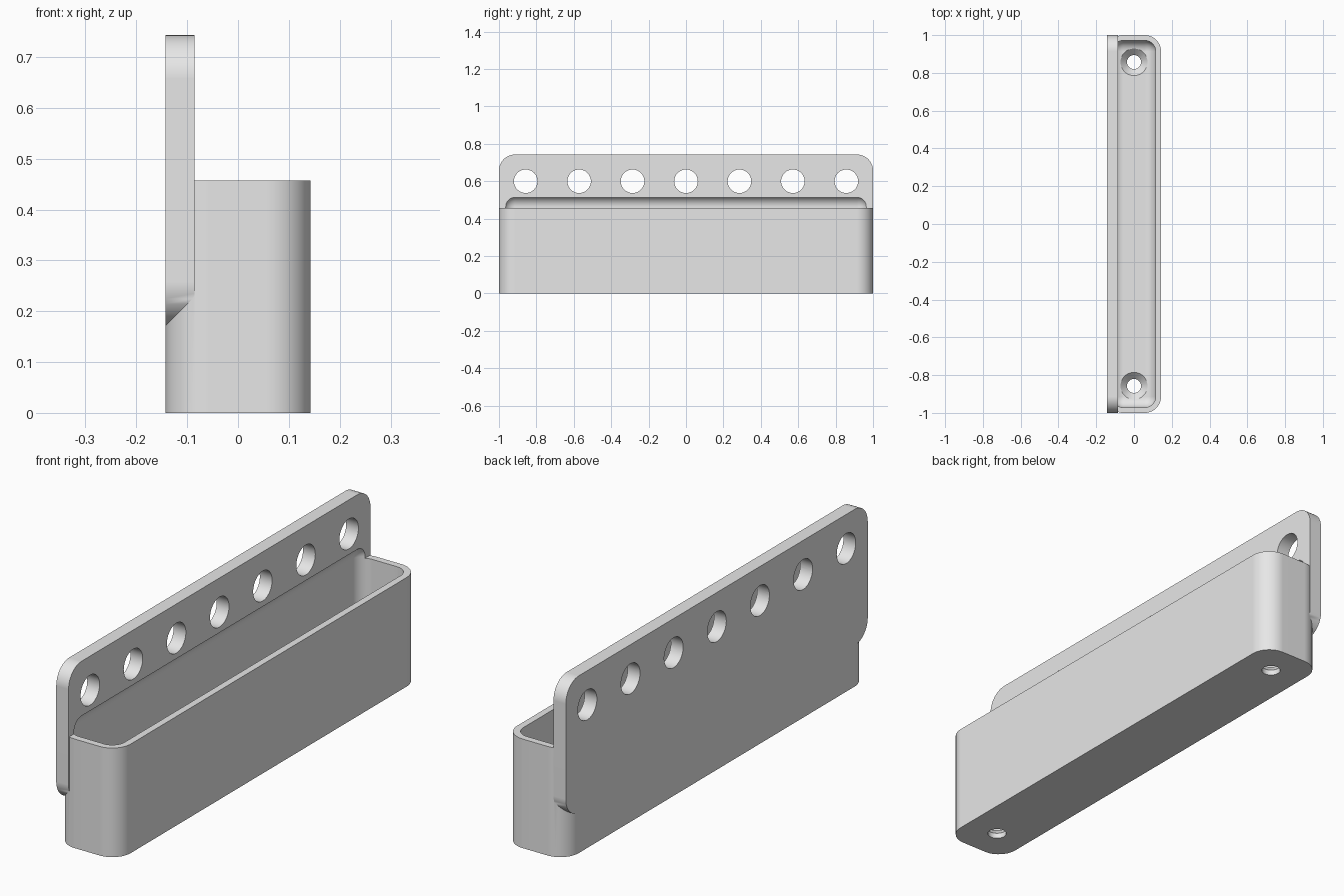
import bpy
import bmesh
import math
from mathutils import Matrix, Vector

if "Cube" in bpy.data.objects:
    bpy.data.objects.remove(bpy.data.objects["Cube"], do_unlink=True)

U = 1 / 35            # design unit: the whole tray is 70 units long
HALF_W = 5 * U
HALF_L = 35 * U
TRAY_H = 16 * U
TOP = 26 * U

grey = bpy.data.materials.new("light grey")
grey.diffuse_color = (0.8, 0.8, 0.8, 1)
grey.use_nodes = True
grey.node_tree.nodes["Principled BSDF"].inputs["Base Color"].default_value = (0.8, 0.8, 0.8, 1)


def to_object(bm, name):
    bmesh.ops.recalc_face_normals(bm, faces=bm.faces)
    mesh = bpy.data.meshes.new(name)
    bm.to_mesh(mesh)
    bm.free()
    mesh.materials.append(grey)
    obj = bpy.data.objects.new(name, mesh)
    bpy.context.collection.objects.link(obj)
    return obj


def rounded_box(name, low, high, radius, axis=None, segments=12):
    """Box with its edges along one axis rounded, or all edges if axis is None."""
    low, high = Vector(low), Vector(high)
    bm = bmesh.new()
    bmesh.ops.create_cube(bm, size=1)
    for v in bm.verts:
        v.co = [(a + b) / 2 + c * (b - a) for a, b, c in zip(low, high, v.co)]
    edges = [e for e in bm.edges
             if axis is None
             or abs((e.verts[0].co - e.verts[1].co).normalized()[axis]) > 0.9]
    bmesh.ops.bevel(bm, geom=edges, offset=radius, segments=segments,
                    profile=0.5, affect='EDGES')
    return to_object(bm, name)


def lathe(name, profile, matrix, steps=48):
    """Closed solid turned round z from (radius, height) points."""
    bm = bmesh.new()
    verts = [bm.verts.new((r, 0, z)) for r, z in profile]
    edges = [bm.edges.new(pair) for pair in zip(verts, verts[1:])]
    bmesh.ops.spin(bm, geom=verts + edges, cent=(0, 0, 0), axis=(0, 0, 1),
                   angle=math.tau, steps=steps, use_duplicate=False)
    bmesh.ops.remove_doubles(bm, verts=bm.verts, dist=1e-5)
    bmesh.ops.transform(bm, matrix=matrix, verts=bm.verts)
    return to_object(bm, name)


def combine(target, other, operation):
    mod = target.modifiers.new(operation.lower(), 'BOOLEAN')
    mod.operation = operation
    mod.solver = 'EXACT'
    mod.object = other
    with bpy.context.temp_override(object=target, active_object=target):
        bpy.ops.object.modifier_apply(modifier=mod.name)
    bpy.data.objects.remove(other, do_unlink=True)


# Outer tray and the tall back plate
tray = rounded_box("tray_with_back_plate", (-HALF_W, -HALF_L, 0),
                   (HALF_W, HALF_L, TRAY_H), 3 * U, axis=2)
plate = rounded_box("back_plate", (-HALF_W, -HALF_L, 6 * U),
                    (-3 * U, HALF_L, TOP), 3 * U, axis=0)
combine(tray, plate, 'UNION')

# Soft-edged hollow that also bites into the plate above the rim
hollow = rounded_box("hollow", (-4 * U, -34 * U, 2 * U),
                     (4 * U, 34 * U, 18.25 * U), 2 * U)
combine(tray, hollow, 'DIFFERENCE')

# Row of round holes through the plate
for i in range(-3, 4):
    place = Matrix.Translation((-4 * U, i * 10 * U, 21 * U)) @ Matrix.Rotation(math.pi / 2, 4, 'Y')
    r, h = 2.2 * U, 3 * U
    combine(tray, lathe("plate_hole", [(0, -h), (r, -h), (r, h), (0, h)], place), 'DIFFERENCE')

# Countersunk screw holes through the floor
screw = [(0, -1), (1.3, -1), (1.3, 0.8), (2.5, 2), (2.5, 5), (0, 5)]
for side in (-1, 1):
    place = Matrix.Translation((0, side * 30 * U, 0))
    points = [(r * U, z * U) for r, z in screw]
    combine(tray, lathe("screw_hole", points, place), 'DIFFERENCE')

# Smooth curves with crisp edges
bpy.ops.object.select_all(action='DESELECT')
tray.select_set(True)
bpy.context.view_layer.objects.active = tray
bpy.ops.object.shade_smooth_by_angle(angle=math.radians(30))
weighted = tray.modifiers.new("flat_faces", 'WEIGHTED_NORMAL')
weighted.keep_sharp = True
